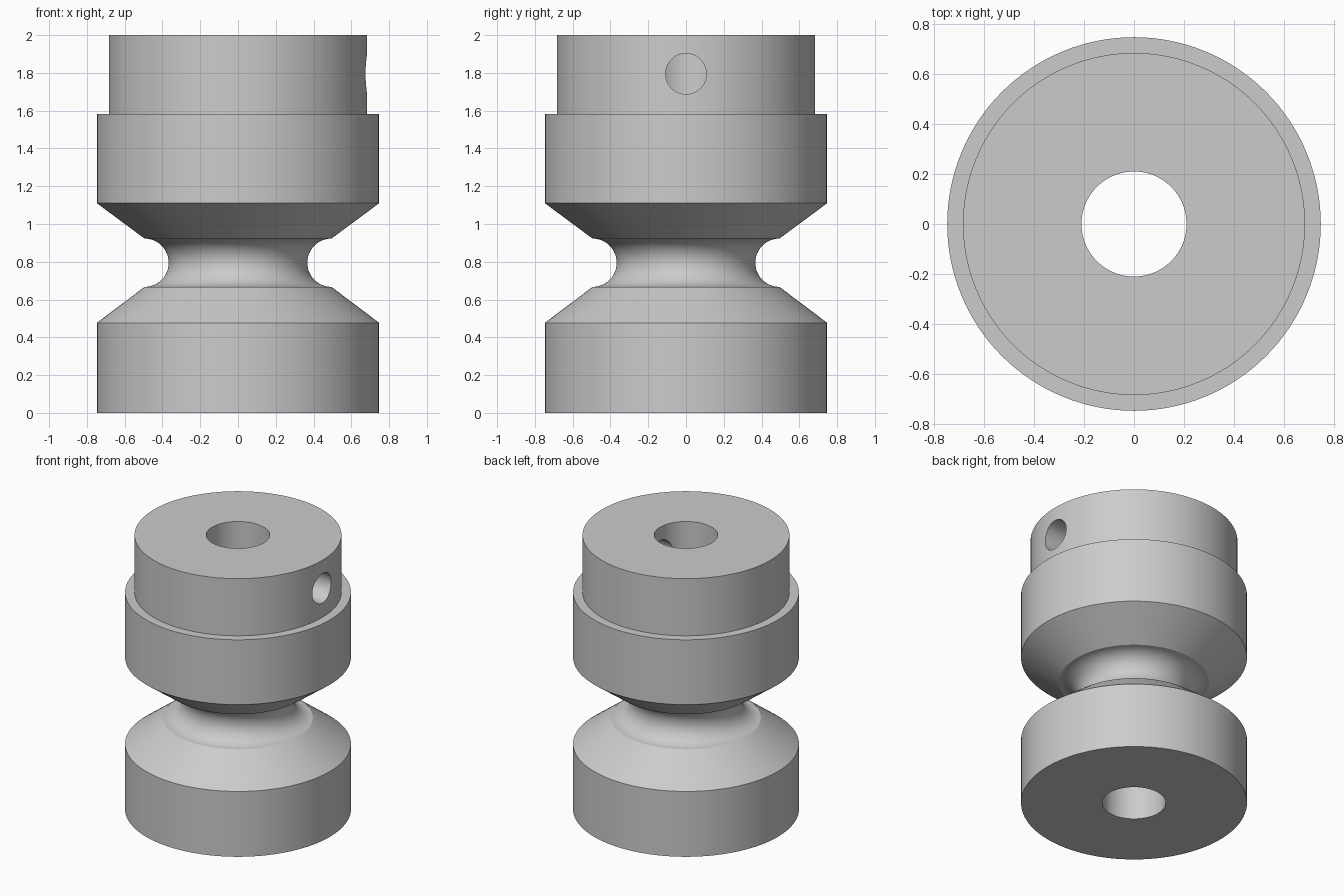
import bpy, bmesh, math
from mathutils import Matrix

if "Cube" in bpy.data.objects:
    bpy.data.objects.remove(bpy.data.objects["Cube"], do_unlink=True)

SEGMENTS = 128
BORE = 0.21
RIM = 0.747

grey = bpy.data.materials.new("plain grey")
grey.use_nodes = True
colour = (0.6, 0.6, 0.6, 1)
grey.diffuse_color = colour
grey.node_tree.nodes["Principled BSDF"].inputs["Base Color"].default_value = colour


def add_object(name, bm):
    mesh = bpy.data.meshes.new(name)
    bmesh.ops.recalc_face_normals(bm, faces=bm.faces)
    bm.to_mesh(mesh)
    bm.free()
    mesh.materials.append(grey)
    obj = bpy.data.objects.new(name, mesh)
    bpy.context.collection.objects.link(obj)
    return obj


# Closed half-section: lower drum, round groove, upper drum, hub and bore
groove_z, groove_r, groove_x = 0.795, 0.128, 0.495
profile = [(BORE, 0), (RIM, 0), (RIM, 0.477)]
steps = 24
for i in range(steps + 1):
    a = -math.pi / 2 - math.pi * i / steps
    profile.append((groove_x + groove_r * math.cos(a), groove_z + groove_r * math.sin(a)))
profile += [(RIM, 1.11), (RIM, 1.583), (0.684, 1.583), (0.684, 2), (BORE, 2)]

bm = bmesh.new()
verts = [bm.verts.new((r, 0, z)) for r, z in profile]
edges = [bm.edges.new((v, verts[(i + 1) % len(verts)])) for i, v in enumerate(verts)]
bmesh.ops.spin(bm, geom=verts + edges, cent=(0, 0, 0), axis=(0, 0, 1),
               angle=math.tau, steps=SEGMENTS)
bmesh.ops.remove_doubles(bm, verts=bm.verts, dist=0.0005)
body = add_object("grooved_pulley", bm)

# Radial set screw hole from the hub side into the bore
bm = bmesh.new()
bmesh.ops.create_cone(bm, cap_ends=True, segments=48, radius1=0.108, radius2=0.108, depth=0.9,
                      matrix=Matrix.Translation((0.5, 0, 1.795)) @ Matrix.Rotation(math.pi / 2, 4, "Y"))
cutter = add_object("screw_hole_cutter", bm)
cutter.hide_render = True

cut = body.modifiers.new("screw hole", "BOOLEAN")
cut.object = cutter
cut.operation = "DIFFERENCE"
cut.solver = "EXACT"
bpy.ops.object.select_all(action="DESELECT")
body.select_set(True)
bpy.context.view_layer.objects.active = body
bpy.ops.object.modifier_apply(modifier=cut.name)
bpy.data.objects.remove(cutter, do_unlink=True)
bpy.ops.object.shade_smooth_by_angle(angle=math.radians(30))
